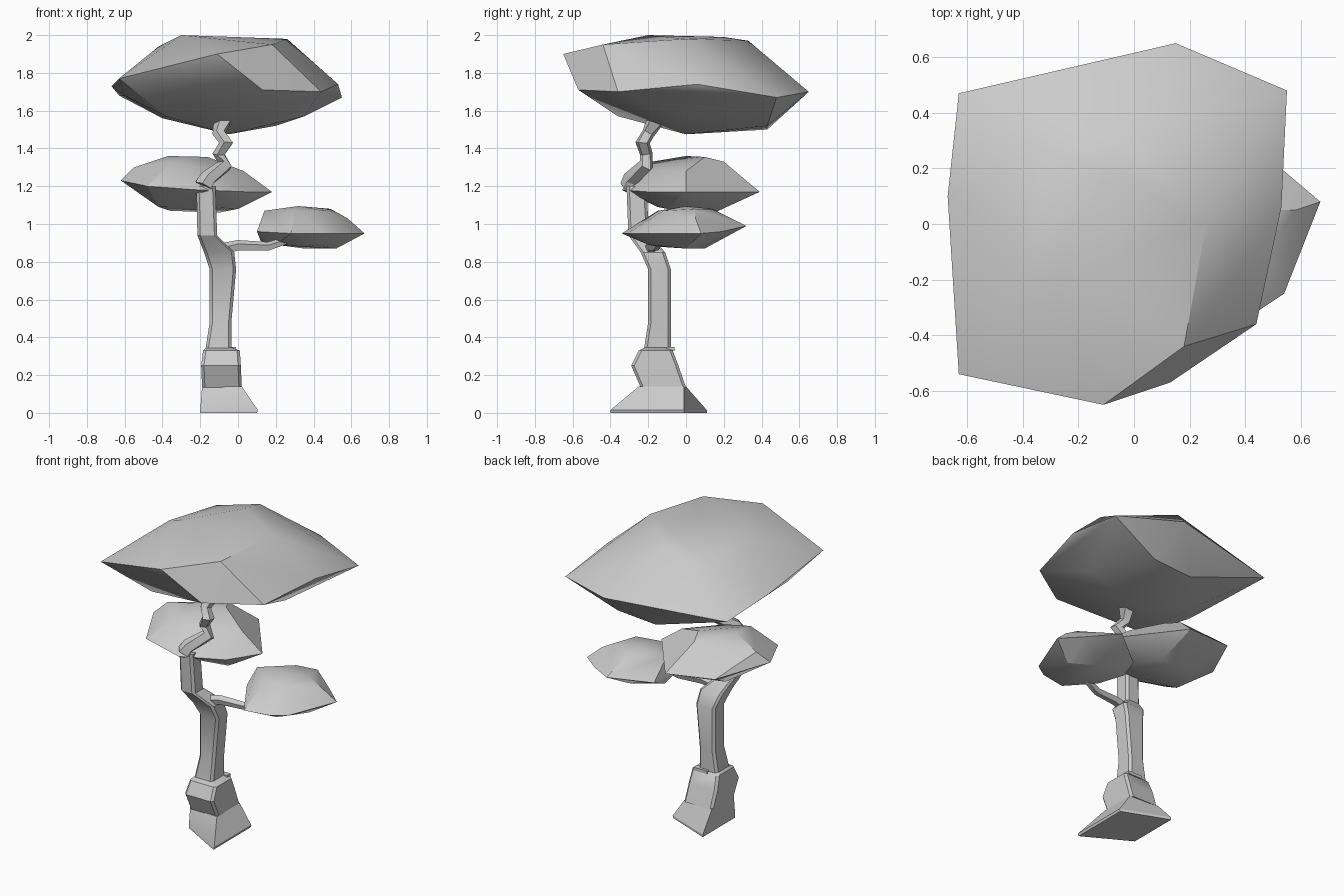
import bpy, bmesh, math
from mathutils import Vector

if "Cube" in bpy.data.objects:
    bpy.data.objects.remove(bpy.data.objects["Cube"])

grey = bpy.data.materials.new("pale_grey")
grey.diffuse_color = (0.6, 0.6, 0.6, 1)
grey.use_nodes = True
grey.node_tree.nodes["Principled BSDF"].inputs["Base Color"].default_value = grey.diffuse_color


def finish(name, bm, angle=30):
    bmesh.ops.recalc_face_normals(bm, faces=bm.faces)
    me = bpy.data.meshes.new(name)
    bm.to_mesh(me)
    bm.free()
    me.materials.append(grey)
    ob = bpy.data.objects.new(name, me)
    bpy.context.collection.objects.link(ob)
    bpy.ops.object.select_all(action='DESELECT')
    ob.select_set(True)
    bpy.context.view_layer.objects.active = ob
    bpy.ops.object.shade_smooth_by_angle(angle=math.radians(angle))
    return ob


def hull(name, pts):
    """Faceted foliage mass wrapped around its corner points."""
    bm = bmesh.new()
    for p in pts:
        bm.verts.new(p)
    out = bmesh.ops.convex_hull(bm, input=bm.verts)
    junk = {v for v in out["geom_interior"] if isinstance(v, bmesh.types.BMVert)}
    junk |= {v for v in bm.verts if not v.link_faces}
    bmesh.ops.delete(bm, geom=list(junk), context='VERTS')
    return finish(name, bm)


def loft(name, rings, angle=30):
    """Skin a list of equal-length rings and cap the ends."""
    bm = bmesh.new()
    vs = [[bm.verts.new(p) for p in r] for r in rings]
    n = len(vs[0])
    for a, b in zip(vs, vs[1:]):
        for i in range(n):
            j = (i + 1) % n
            bm.faces.new((a[i], a[j], b[j], b[i]))
    bm.faces.new(vs[0][::-1])
    bm.faces.new(vs[-1])
    return finish(name, bm, angle)


def chamfered(x0, x1, y0, y1, z, c=0.015):
    return [(x0 + c, y0, z), (x1 - c, y0, z), (x1, y0 + c, z), (x1, y1 - c, z),
            (x1 - c, y1, z), (x0 + c, y1, z), (x0, y1 - c, z), (x0, y0 + c, z)]


def limb(name, path, sides=5):
    """Angular limb along (x, y, z, radius) points."""
    pts = [Vector(p[:3]) for p in path]
    rings = []
    for i, p in enumerate(pts):
        d = (pts[min(i + 1, len(pts) - 1)] - pts[max(i - 1, 0)]).normalized()
        u = d.cross(Vector((0, 1, 0))).normalized()
        v = d.cross(u)
        r = path[i][3]
        rings.append([p + r * (math.cos(t) * u + math.sin(t) * v)
                      for t in (math.tau * k / sides for k in range(sides))])
    return loft(name, rings)


# Root flare: skewed foot narrowing to the trunk
loft("root_flare", [
    [(-.20, -.23, 0), (.10, -.40, 0), (.10, -.01, 0), (-.20, .11, 0)],
    [(-.20, -.23, .015), (.105, -.40, .015), (.105, -.01, .015), (-.20, .11, .015)],
    [(-.19, -.23, .14), (.02, -.25, .14), (.02, -.01, .14), (-.19, 0, .14)]])

# Trunk stump and the slimmer bent trunk above it
loft("trunk_stump", [chamfered(*r) for r in [
    (-.19, .02, -.24, 0, .135), (-.195, .015, -.29, -.04, .25),
    (-.185, .01, -.25, -.07, .33), (-.17, -.03, -.22, -.085, .345)]])
loft("trunk", [chamfered(*r) for r in [
    (-.175, -.035, -.225, -.08, .32), (-.15, -.035, -.20, -.08, .48),
    (-.15, -.01, -.20, -.08, .76), (-.18, -.02, -.24, -.11, .85),
    (-.215, -.11, -.305, -.195, .94), (-.22, -.12, -.315, -.21, 1.20)]])

# Small bark ledge on the stump
bm = bmesh.new()
bmesh.ops.create_cube(bm, size=1)
for v in bm.verts:
    v.co = Vector((v.co.x * .10 - .06, v.co.y * .04 - .082, v.co.z * .02 + .338))
finish("bark_ledge", bm)

# Crooked upper limb and the side branch
limb("upper_limb", [(-.18, -.30, 1.20, .05), (-.16, -.29, 1.24, .045),
                    (-.07, -.21, 1.31, .042), (-.10, -.21, 1.37, .035),
                    (-.06, -.23, 1.43, .04), (-.10, -.20, 1.48, .035),
                    (-.08, -.16, 1.55, .05)])
limb("side_branch", [(-.10, -.19, .86, .035), (.0, -.18, .885, .03),
                     (.16, -.16, .88, .025), (.25, -.14, .91, .022),
                     (.32, -.10, .95, .02)])

# Large top canopy
hull("top_canopy", [
    (-.63, .47, 1.68), (.15, .65, 1.70), (.55, .48, 1.67), (.53, .06, 1.74),
    (.44, -.36, 1.70), (.13, -.57, 1.71), (-.11, -.65, 1.90), (-.63, -.54, 1.77),
    (-.67, .10, 1.73), (-.35, .27, 1.91), (-.07, .33, 1.97), (-.30, -.20, 2.0),
    (-.42, -.12, 1.94), (.26, 0, 1.98), (.18, -.44, 1.95), (-.08, .20, 1.99),
    (-.05, 0, 1.475), (-.38, -.36, 1.57), (.20, .43, 1.52), (.35, 0, 1.57),
    (-.40, .10, 1.56), (-.08, .43, 1.50), (-.60, -.20, 1.68)])

# Middle canopy
hull("middle_canopy", [
    (-.62, 0, 1.23), (-.48, -.28, 1.20), (-.20, -.34, 1.18), (.05, -.20, 1.17),
    (.18, 0, 1.17), (-.12, .39, 1.17), (-.45, .34, 1.20), (-.55, .05, 1.30),
    (-.37, 0, 1.36), (-.35, -.18, 1.33), (-.16, .10, 1.355), (.03, 0, 1.28),
    (-.20, .20, 1.33), (-.15, -.20, 1.28), (-.36, .10, 1.07), (-.42, -.10, 1.09),
    (-.10, .15, 1.06), (0, -.10, 1.08), (-.15, -.15, 1.09)])

# Small side canopy
hull("side_canopy", [
    (.67, .08, .95), (.54, .19, .96), (.36, .32, .99), (.13, .15, .95),
    (.10, -.05, .96), (.28, -.34, .95), (.45, -.31, .95), (.54, -.25, .95),
    (.14, 0, 1.07), (.32, 0, 1.095), (.49, .05, 1.08), (.58, .05, 1.03),
    (.30, -.15, 1.07), (.33, .14, 1.08), (.45, -.12, 1.07), (.52, 0, .87),
    (.35, -.15, .88), (.35, .10, .87), (.20, -.10, .89), (.42, -.20, .89),
    (.12, .05, .91)])
